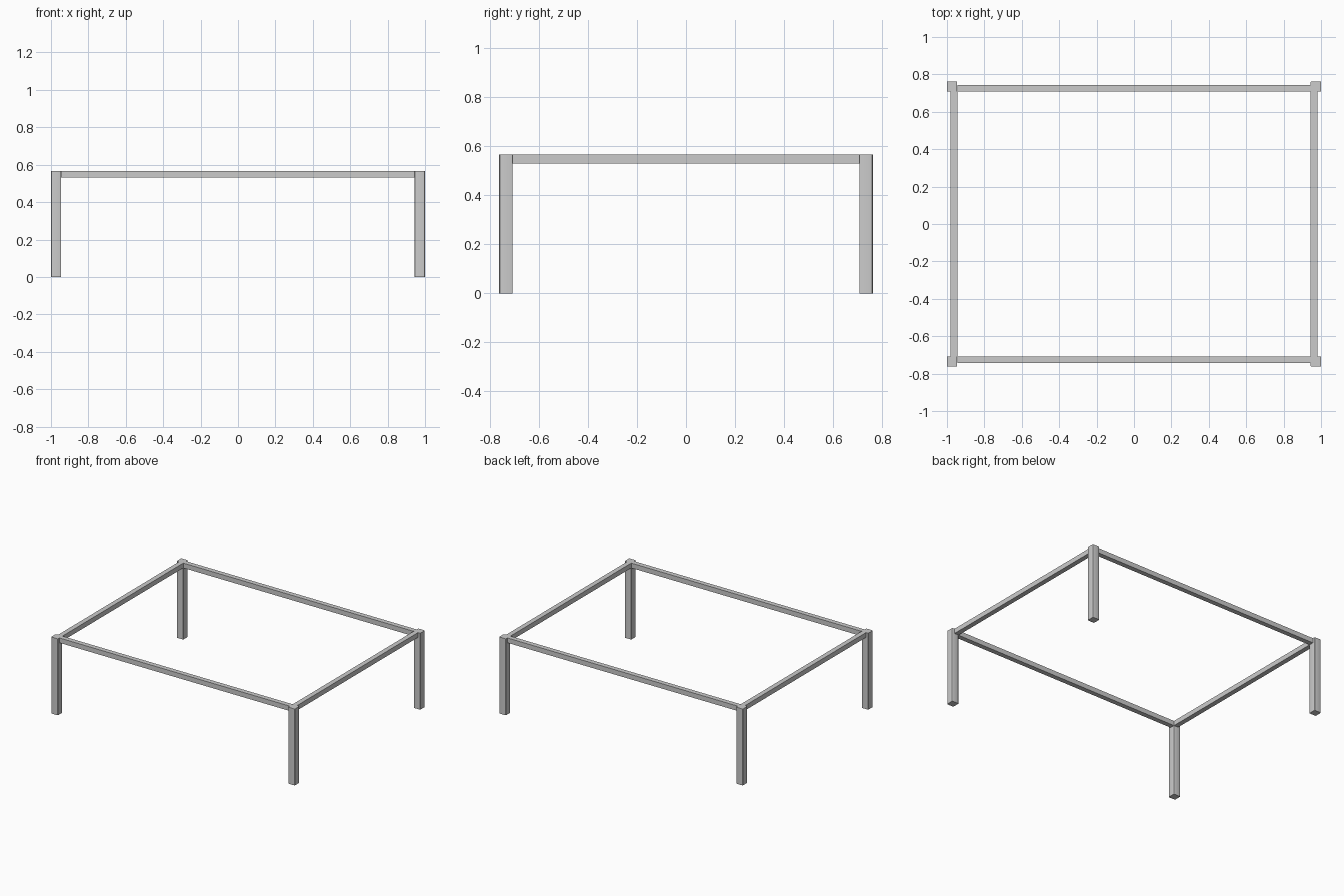
import bpy

if "Cube" in bpy.data.objects:
    bpy.data.objects.remove(bpy.data.objects["Cube"])

W, D, H = 1.0, 0.763, 0.567   # half width, half depth, height
LEG, RAIL = 0.055, 0.036      # section sizes


def box(name, x0, x1, y0, y1, z0, z1, bevel=0.0):
    bpy.ops.mesh.primitive_cube_add(
        size=1, location=((x0 + x1) / 2, (y0 + y1) / 2, (z0 + z1) / 2))
    ob = bpy.context.object
    ob.name = name
    ob.scale = (x1 - x0, y1 - y0, z1 - z0)
    bpy.ops.object.transform_apply(location=False, rotation=False, scale=True)
    if bevel:
        # round the upright edges only
        me = ob.data
        attr = me.attributes.new("bevel_weight_edge", 'FLOAT', 'EDGE')
        for e in me.edges:
            a, b = (me.vertices[i].co for i in e.vertices)
            attr.data[e.index].value = float(abs(a.z - b.z) > 0.1)
        mod = ob.modifiers.new("Rounded edges", 'BEVEL')
        mod.limit_method = 'WEIGHT'
        mod.width = bevel
        mod.segments = 3
        bpy.ops.object.modifier_apply(modifier=mod.name)
        bpy.ops.object.shade_smooth_by_angle()
    return ob


for sy, yn in ((-1, "front"), (1, "back")):
    # corner legs
    for sx, xn in ((-1, "left"), (1, "right")):
        xs = sorted((sx * W, sx * (W - LEG)))
        ys = sorted((sy * D, sy * (D - LEG)))
        box(f"{yn}_{xn}_leg", *xs, *ys, 0, H, bevel=0.005)
    # long rails, flush with the inner faces of the legs
    ys = sorted((sy * (D - LEG), sy * (D - LEG + RAIL)))
    box(f"{yn}_rail", -W + LEG, W - LEG, *ys, H - RAIL, H)

# side rails
for sx, xn in ((-1, "left"), (1, "right")):
    xs = sorted((sx * (W - LEG), sx * (W - LEG + RAIL)))
    box(f"{xn}_rail", *xs, -D + LEG, D - LEG, H - RAIL, H)
